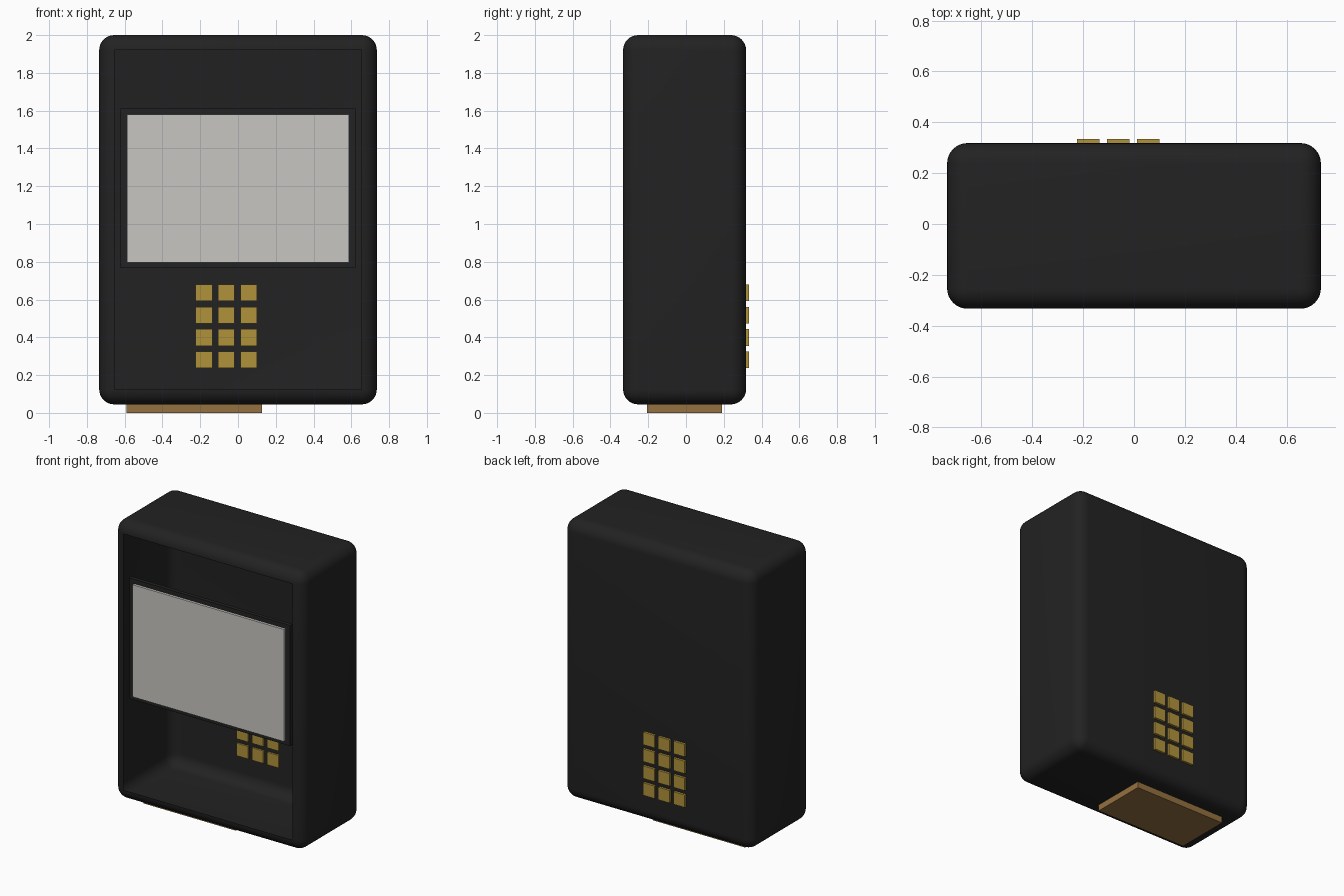
import bpy
import bmesh
from mathutils import Vector

cube = bpy.data.objects.get("Cube")
if cube:
    bpy.data.objects.remove(cube, do_unlink=True)


def material(name, rgb):
    mat = bpy.data.materials.new(name)
    mat.use_nodes = True
    mat.diffuse_color = (*rgb, 1)
    mat.node_tree.nodes["Principled BSDF"].inputs["Base Color"].default_value = (*rgb, 1)
    return mat


black = material("black casing", (0.016, 0.016, 0.016))
grey = material("pale grey screen", (0.58, 0.565, 0.54))
gold = material("gold keys", (0.44, 0.29, 0.043))
brown = material("brown base", (0.30, 0.165, 0.05))


def box(name, low, high, mat, radius=0, open_front=False):
    """Box between two corners, optionally rounded and open at the front."""
    low, high = Vector(low), Vector(high)
    centre, size = (low + high) / 2, high - low
    bm = bmesh.new()
    bmesh.ops.create_cube(bm, size=1)
    bmesh.ops.scale(bm, vec=size, verts=bm.verts)
    if radius:
        bmesh.ops.bevel(bm, geom=bm.edges[:], offset=radius, segments=8,
                        profile=0.5, affect='EDGES')
    if open_front:
        bm.normal_update()
        front = max((f for f in bm.faces if f.normal.y < -0.99),
                    key=lambda f: f.calc_area())
        bmesh.ops.delete(bm, geom=[front], context='FACES')
    mesh = bpy.data.meshes.new(name)
    bm.to_mesh(mesh)
    bm.free()
    obj = bpy.data.objects.new(name, mesh)
    obj.location = centre
    bpy.context.collection.objects.link(obj)
    mesh.materials.append(mat)
    return obj


# Rounded hollow casing, thin walled and open at the front
casing = box("casing", (-0.735, -0.333, 0.045), (0.735, 0.318, 2), black,
             radius=0.08, open_front=True)
bpy.context.view_layer.objects.active = casing
casing.select_set(True)
bpy.ops.object.shade_smooth_by_angle(angle=0.6)
casing.select_set(False)

# Screen and its surround, set in the opening
box("screen_surround", (-0.623, -0.312, 0.766), (0.623, -0.285, 1.612), black)
box("screen", (-0.588, -0.33, 0.795), (0.588, -0.308, 1.581), grey)

# Keypad passing through the back wall
half = 0.044
for row in range(4):
    for col in range(3):
        x, z = -0.18 + 0.118 * col, 0.281 + 0.1183 * row
        box(f"key_{row + 1}_{col + 1}", (x - half, 0.305, z - half),
            (x + half, 0.334, z + half), gold)

# Base plate under the casing
box("base_plate", (-0.59, -0.206, 0), (0.127, 0.19, 0.0445), brown)
